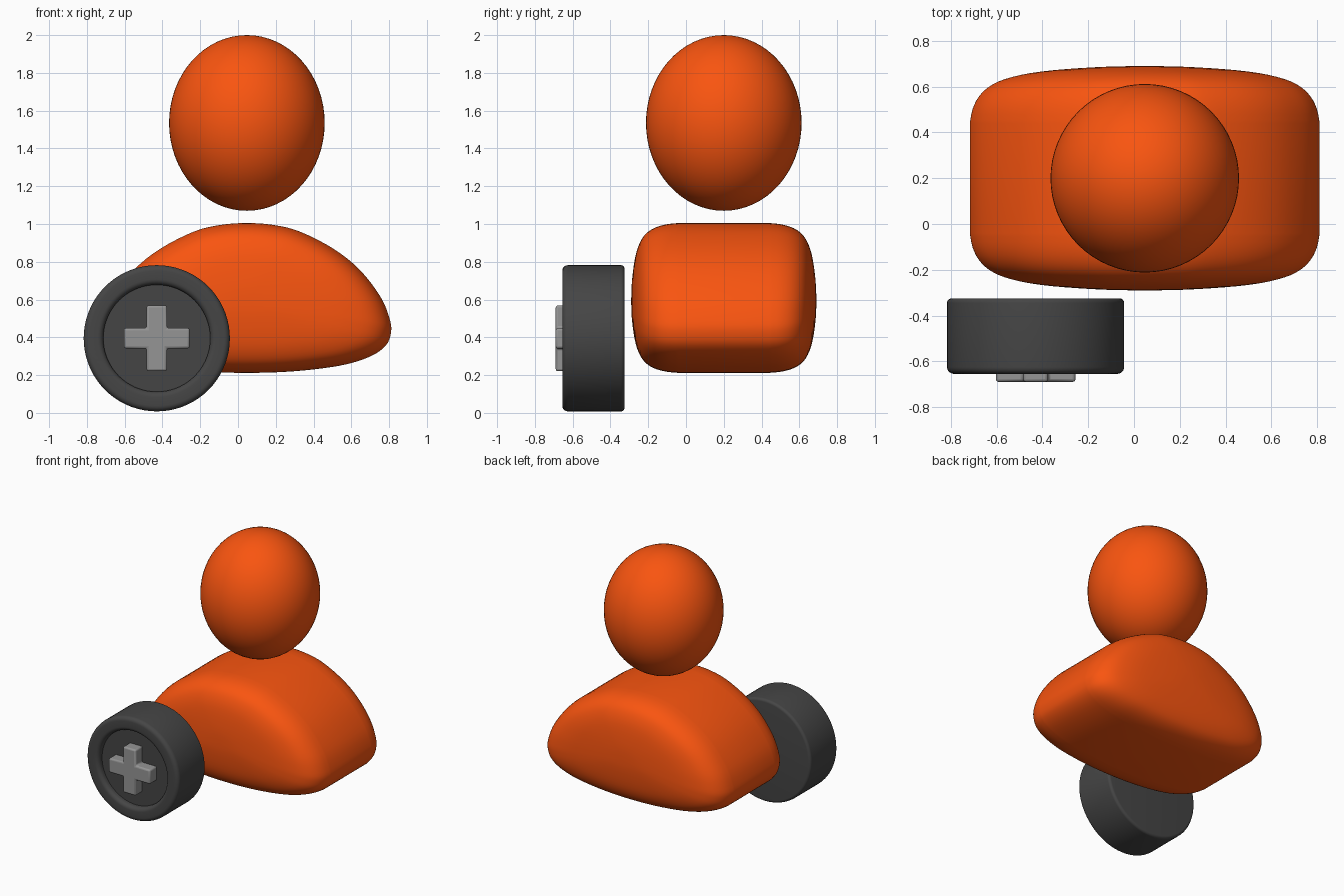
import bpy, bmesh, math
from mathutils import Vector

if "Cube" in bpy.data.objects:
    bpy.data.objects.remove(bpy.data.objects["Cube"])


def paint(obj, name, color):
    mat = bpy.data.materials.get(name) or bpy.data.materials.new(name)
    mat.diffuse_color = (*color, 1)
    mat.use_nodes = True
    mat.node_tree.nodes["Principled BSDF"].inputs["Base Color"].default_value = mat.diffuse_color
    obj.data.materials.append(mat)


def smooth_path(pts, steps, closed=False):
    """Catmull-Rom curve through the points."""
    n, out = len(pts), []
    get = (lambda i: Vector(pts[i % n])) if closed else (lambda i: Vector(pts[max(0, min(n - 1, i))]))
    for i in range(n if closed else n - 1):
        a, b, c, d = (get(i + k) for k in (-1, 0, 1, 2))
        for s in range(steps):
            t = s / steps
            out.append(0.5 * (2 * b + (c - a) * t + (2 * a - 5 * b + 4 * c - d) * t ** 2
                              + (3 * b - a - 3 * c + d) * t ** 3))
    if not closed:
        out.append(Vector(pts[-1]))
    return out


def loft(name, rings, angle):
    """Skin equal-sized rings; the first and last are closed with a face."""
    bm = bmesh.new()
    loops = [[bm.verts.new(p) for p in ring] for ring in rings]
    n = len(loops[0])
    for a, b in zip(loops, loops[1:]):
        for i in range(n):
            j = (i + 1) % n
            bm.faces.new((a[i], a[j], b[j], b[i]))
    bm.faces.new(loops[0])
    bm.faces.new(loops[-1])
    bmesh.ops.recalc_face_normals(bm, faces=bm.faces)
    return finish(name, bm, angle)


def finish(name, bm, angle):
    mesh = bpy.data.meshes.new(name)
    bm.to_mesh(mesh)
    bm.free()
    obj = bpy.data.objects.new(name, mesh)
    bpy.context.collection.objects.link(obj)
    bpy.ops.object.select_all(action='DESELECT')
    obj.select_set(True)
    bpy.context.view_layer.objects.active = obj
    bpy.ops.object.shade_smooth_by_angle(angle=math.radians(angle))
    return obj


ORANGE, DARK, LIGHT = (0.95, 0.09, 0.005), (0.06, 0.06, 0.06), (0.3, 0.3, 0.3)
CX, CY = 0.047, 0.20

# Head: slightly tall ellipsoid
bm = bmesh.new()
bmesh.ops.create_uvsphere(bm, u_segments=64, v_segments=32, radius=1)
bmesh.ops.scale(bm, vec=(0.412, 0.412, 0.465), verts=bm.verts)
bmesh.ops.translate(bm, vec=(CX, CY, 1.535), verts=bm.verts)
paint(finish("head", bm, 60), "orange", ORANGE)

# Shoulders: domed outline with puffed front and back
half = [(0, 1.005), (0.14, 0.995), (0.28, 0.96), (0.46, 0.868), (0.60, 0.755), (0.71, 0.61),
        (0.758, 0.49), (0.762, 0.42), (0.735, 0.356), (0.66, 0.302), (0.53, 0.258),
        (0.36, 0.231), (0.18, 0.216), (0, 0.212)]
outline = smooth_path(half + [(-x, z) for x, z in half[-2:0:-1]], 4, True)
puff = [(1, 0.24), (0.985, 0.30), (0.95, 0.355), (0.89, 0.40), (0.80, 0.433), (0.65, 0.46),
        (0.45, 0.477), (0.2, 0.488), (0.01, 0.49)]
puff = smooth_path(puff, 3)
stations = [(s, -y) for s, y in reversed(puff)] + [(s, y) for s, y in puff]
ZC = 0.59
rings = [[(CX + p.x * s, CY + y, ZC + (p.y - ZC) * s) for p in outline] for s, y in stations]
paint(loft("shoulders", rings, 60), "orange", ORANGE)

# Round badge: lathed disc with rounded rim and recessed face
BX, BZ = -0.43, 0.395


def arc(r, y, rad, a0, a1, n=6):
    return [(r + rad * math.cos(math.radians(a0 + (a1 - a0) * i / n)),
             y + rad * math.sin(math.radians(a0 + (a1 - a0) * i / n))) for i in range(n + 1)]


profile = ([(0.01, -0.325)] + arc(0.367, -0.345, 0.02, 90, 0) + arc(0.357, -0.625, 0.03, 0, -90)
           + arc(0.313, -0.625, 0.03, -90, -180) + [(0.283, -0.61), (0.01, -0.61)])
N = 72
rings = [[(BX + r * math.cos(math.tau * i / N), y, BZ + r * math.sin(math.tau * i / N))
          for i in range(N)] for r, y in profile]
paint(loft("badge_disc", rings, 35), "dark_grey", DARK)

# Plus sign on the badge
L, W = 0.174, 0.054
quarter = [(W, W), (W, L), (-W, L)]
plus = []
for k in range(4):
    c, s = round(math.cos(k * math.pi / 2)), round(math.sin(k * math.pi / 2))
    plus += [(x * c - z * s, x * s + z * c) for x, z in quarter]
rings = [[(BX + x, y, BZ + z) for x, z in plus] for y in (-0.60, -0.69)]
cross = loft("plus_sign", rings, 35)
bevel = cross.modifiers.new("bevel", 'BEVEL')
bevel.width, bevel.segments = 0.012, 3
paint(cross, "light_grey", LIGHT)
